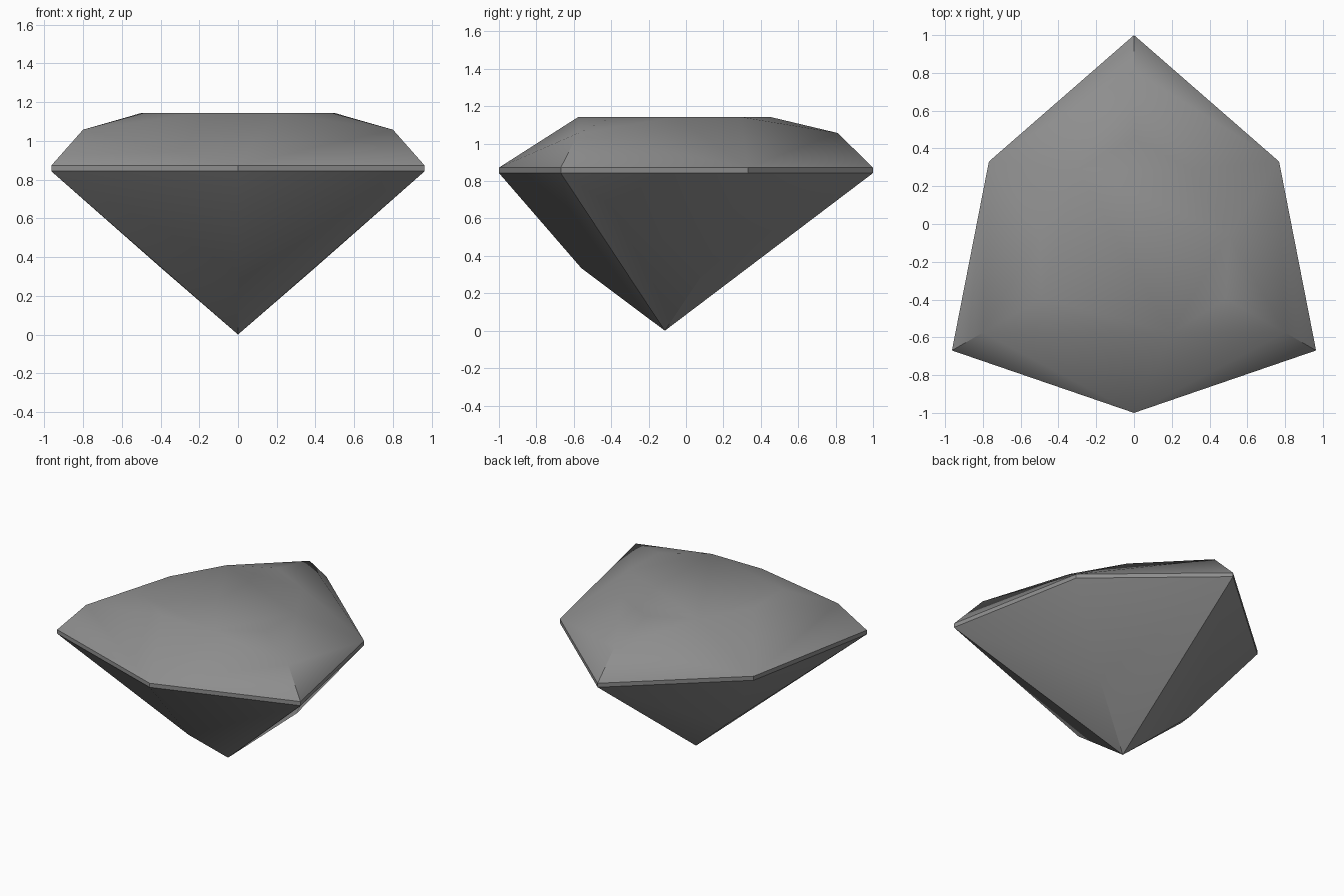
import bpy, bmesh, math

if "Cube" in bpy.data.objects:
    bpy.data.objects.remove(bpy.data.objects["Cube"])

# Cut gem with three-fold symmetry around an axis slightly forward of centre
AXIS_Y = -0.113

# (radius, height, angle offset from the corner direction) of each cut point
CUT_POINTS = [
    (0.0, 0.0, 0),          # bottom tip
    (0.447, 0.335, 60),     # lower ridge break
    (1.113, 0.843, 0),      # girdle corners, lower and upper rim
    (1.113, 0.872, 0),
    (0.887, 0.843, 60),     # girdle mid points, lower and upper rim
    (0.887, 0.872, 60),
    (0.924, 1.057, 0),      # crown corners
    (0.563, 1.143, 0),      # table outline
    (0.504, 1.143, 60 - 23.4),
    (0.504, 1.143, 60 + 23.4),
]

bm = bmesh.new()
for radius, height, offset in CUT_POINTS:
    for k in range(3 if radius else 1):
        a = math.radians(90 + 120 * k + offset)
        bm.verts.new((radius * math.cos(a), AXIS_Y + radius * math.sin(a), height))

# Facets are the convex hull of the cut points, with flat regions merged
bmesh.ops.convex_hull(bm, input=bm.verts[:])
bmesh.ops.dissolve_limit(bm, angle_limit=math.radians(1), verts=bm.verts[:], edges=bm.edges[:])
bmesh.ops.recalc_face_normals(bm, faces=bm.faces[:])

mesh = bpy.data.meshes.new("cut_gem")
bm.to_mesh(mesh)
bm.free()
gem = bpy.data.objects.new("cut_gem", mesh)
bpy.context.collection.objects.link(gem)

# Plain grey stone
grey = bpy.data.materials.new("grey_stone")
grey.diffuse_color = (0.27, 0.27, 0.27, 1)
grey.use_nodes = True
grey.node_tree.nodes["Principled BSDF"].inputs["Base Color"].default_value = grey.diffuse_color
mesh.materials.append(grey)

# Soft shading over shallow facets, sharp at strong edges
bpy.context.view_layer.objects.active = gem
gem.select_set(True)
bpy.ops.object.shade_smooth_by_angle(angle=math.radians(30))
